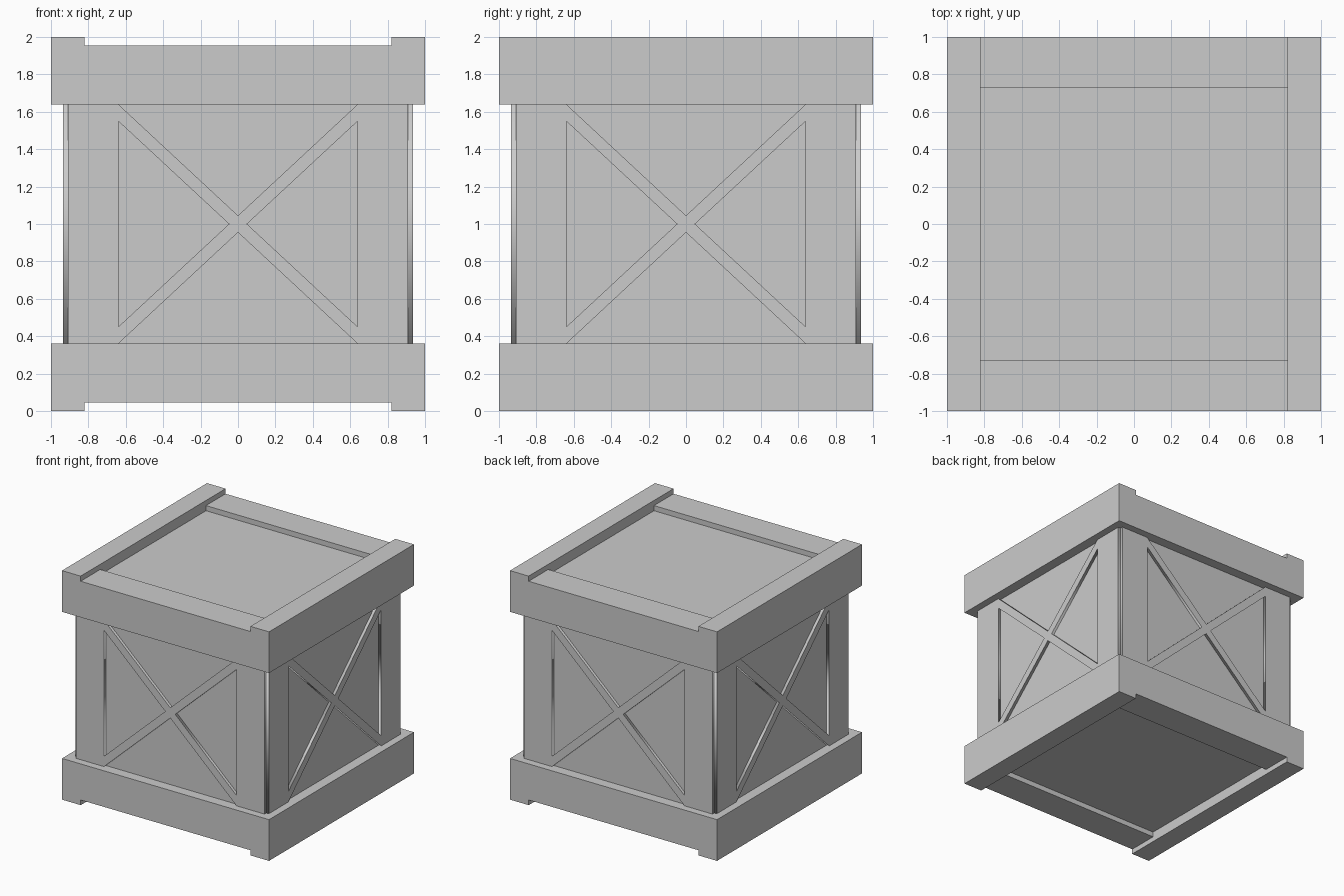
import bpy
from math import pi
from mathutils import Matrix

if "Cube" in bpy.data.objects:
    bpy.data.objects.remove(bpy.data.objects["Cube"])

CORE = 0.91      # half size of the inner cube
FACE = 0.935     # outer plane of the raised side frames
RAIL = 0.36      # height of the top and bottom rails


def box(name, x, y, z):
    bpy.ops.mesh.primitive_cube_add(size=1)
    ob = bpy.context.object
    ob.name = name
    size = [b - a for a, b in (x, y, z)]
    mid = [(a + b) / 2 for a, b in (x, y, z)]
    ob.data.transform(Matrix.Translation(mid) @ Matrix.Diagonal((*size, 1)))
    return ob


# inner cube: side, top and bottom panels
box("core_panels", (-CORE, CORE), (-CORE, CORE), (1 - CORE, 1 + CORE))

# rails around top and bottom; side rails stand proud of the cross rails
for level, side_z, cross_z in (("bottom", (0, RAIL), (0.045, RAIL)),
                               ("top", (2 - RAIL, 2), (2 - RAIL, 1.955))):
    box(level + "_rail_right", (0.82, 1), (-1, 1), side_z)
    box(level + "_rail_left", (-1, -0.82), (-1, 1), side_z)
    box(level + "_rail_front", (-0.82, 0.82), (-1, -0.73), cross_z)
    box(level + "_rail_back", (-0.82, 0.82), (0.73, 1), cross_z)

# raised side frame: two posts joined by an X brace, as a flat outline with holes
h = 1 - RAIL
upper = [(CORE, h), (h, h), (0, 0.045), (-h, h), (-CORE, h)]
outline = upper + [(-x, -y) for x, y in upper]
hole = [(h, 0.55), (0.048, 0), (h, -0.55)]
curve = bpy.data.curves.new("brace_outline", 'CURVE')
curve.dimensions = '2D'
curve.fill_mode = 'BOTH'
thickness = FACE - CORE + 0.01
curve.extrude = thickness / 2
for loop in (outline, hole, [(-x, y) for x, y in hole]):
    spline = curve.splines.new('POLY')
    spline.points.add(len(loop) - 1)
    for point, (x, y) in zip(spline.points, loop):
        point.co = (x, y, 0, 1)
    spline.use_cyclic_u = True
temp = bpy.data.objects.new("brace_outline", curve)
bpy.context.collection.objects.link(temp)
graph = bpy.context.evaluated_depsgraph_get()
mesh = bpy.data.meshes.new_from_object(temp.evaluated_get(graph))
bpy.data.objects.remove(temp)
mesh.transform(Matrix.Translation((0, -FACE + thickness / 2, 1)) @ Matrix.Rotation(pi / 2, 4, 'X'))

# one frame on each of the four sides
for i, side in enumerate(("front", "right", "back", "left")):
    ob = bpy.data.objects.new(side + "_cross_brace", mesh)
    ob.rotation_euler.z = i * pi / 2
    bpy.context.collection.objects.link(ob)
